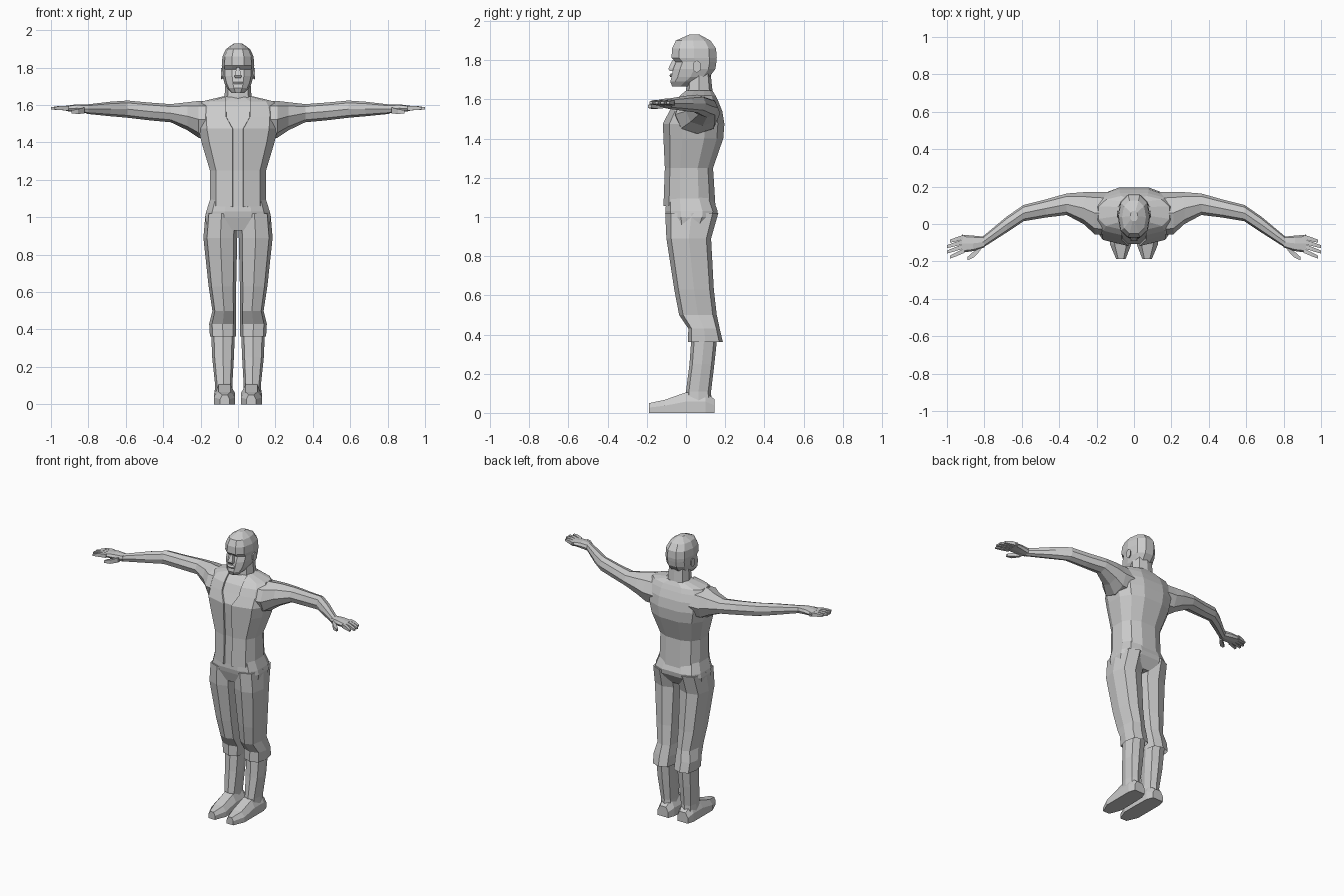
import bpy, bmesh
from math import sin, cos, pi, copysign
from mathutils import Vector


def ring(n, e, off=0.0):
    """Unit rounded-square outline, normalised so it touches +-1."""
    pts = []
    for i in range(n):
        a = 2 * pi * (i + off) / n
        pts.append([copysign(abs(f) ** (2 / e), f) for f in (sin(a), -cos(a))])
    m = [max(abs(p[k]) for p in pts) for k in (0, 1)]
    return [(p[0] / m[0], p[1] / m[1]) for p in pts]


def loft(name, rings, mirror=False, caps=True):
    """Skin a list of rings (lists of points) into one mesh object."""
    bm = bmesh.new()
    vs = [[bm.verts.new(p) for p in r] for r in rings]
    n = len(vs[0])
    for a, b in zip(vs, vs[1:]):
        for i in range(n):
            j = (i + 1) % n
            bm.faces.new((a[i], a[j], b[j], b[i]))
    if caps:
        bm.faces.new(vs[0])
        bm.faces.new(vs[-1])
    bmesh.ops.recalc_face_normals(bm, faces=bm.faces)
    me = bpy.data.meshes.new(name)
    bm.to_mesh(me)
    bm.free()
    ob = bpy.data.objects.new(name, me)
    bpy.context.collection.objects.link(ob)
    if mirror:
        ob.modifiers.new("mirror", "MIRROR").use_mirror_merge = False
    return ob


def stack(name, rows, n=8, e=2.6, off=0.0, **kw):
    """Loft upward from rows of z, x min, x max, y front, y back."""
    out = ring(n, e, off)
    return loft(name, [[((b + a) / 2 + u * (b - a) / 2, (d + c) / 2 + v * (d - c) / 2, z)
                        for u, v in out] for z, a, b, c, d in rows], **kw)


def limb(name, rows, n=8, e=2.2, off=0.0):
    """Mirrored loft along x from rows of x, y front, y back, z low, z high."""
    out = ring(n, e, off)
    return loft(name, [[(x, (d + c) / 2 + u * (d - c) / 2, (h + l) / 2 + v * (h - l) / 2)
                        for u, v in out] for x, c, d, l, h in rows], mirror=True)


def sym(rows, grow=0.0):
    return [(z, -w - grow, w + grow, f - grow, b + grow) for z, w, f, b in rows]


# Torso (shirt) and the open vest around it
trunk = [(1.06, .15, -.115, .15), (1.25, .15, -.108, .138), (1.40, .195, -.115, .19),
         (1.475, .212, -.118, .196), (1.54, .214, -.085, .185), (1.59, .208, -.06, .165),
         (1.62, .19, -.03, .15), (1.645, .085, .0, .135)]
stack("shirt", sym(trunk, -.012), n=12, off=.5)
vest = stack("vest", sym(trunk), n=12, off=.5, caps=False)
bm = bmesh.new()
bm.from_mesh(vest.data)
front = [f for f in bm.faces
         if abs(f.calc_center_median().x) < .001 and f.normal.y < -.1]
if not front:
    front = [f for f in bm.faces if abs(f.calc_center_median().x) < .001
             and f.calc_center_median().y < 0]
for v in {v for f in front for v in f.verts}:
    v.co.x = copysign(.03 if v.co.z < 1.5 else .065, v.co.x)
    if v.co.z < 1.1:
        v.co.z -= .005
bmesh.ops.delete(bm, geom=front, context="FACES")
bm.to_mesh(vest.data)
bm.free()
sol = vest.modifiers.new("thickness", "SOLIDIFY")
sol.thickness = .01
sol.offset = -1

# Neck and head
stack("neck", sym([(1.58, .085, .0, .14), (1.645, .072, .0, .135), (1.74, .066, .01, .125)]))
stack("head", sym([(1.665, .035, -.07, .01), (1.69, .058, -.08, .07), (1.715, .072, -.074, .12),
                   (1.755, .083, -.066, .15), (1.79, .084, -.052, .155), (1.812, .087, -.074, .157),
                   (1.86, .083, -.071, .153), (1.90, .064, -.052, .125), (1.93, .02, .015, .07)]),
      n=10, e=2.4, off=.5)

# Nose, lips, ears
stack("nose", sym([(1.745, .017, -.083, -.05), (1.757, .018, -.09, -.05),
                   (1.80, .008, -.07, -.045)]), n=4, off=.5)
stack("lips", sym([(1.713, .022, -.08, -.06), (1.722, .026, -.085, -.06),
                   (1.732, .02, -.077, -.06)]), n=6)
limb("ear", [(.075, .035, .06, 1.745, 1.79), (.092, .035, .075, 1.735, 1.80)], n=6)

# Arms
limb("arm", [(.13, -.06, .17, 1.42, 1.62), (.21, -.055, .172, 1.425, 1.622),
             (.27, .0, .17, 1.465, 1.615), (.36, .048, .163, 1.508, 1.605),
             (.47, .035, .132, 1.518, 1.613), (.59, .015, .102, 1.532, 1.624),
             (.68, -.045, .04, 1.54, 1.618), (.81, -.128, -.068, 1.553, 1.603)])

# Hand: palm, four fingers, thumb
limb("palm", [(.80, -.125, -.068, 1.555, 1.602), (.86, -.145, -.062, 1.562, 1.604),
              (.92, -.153, -.057, 1.568, 1.596)], e=3)
for i, (y0, x1, y1) in enumerate([(-.069, .985, -.092), (-.093, 1.0, -.121),
                                  (-.117, 1.0, -.15), (-.141, .985, -.178)]):
    limb("finger_%d" % (i + 1),
         [(.905, y0 - .012, y0 + .012, 1.57, 1.594),
          ((.905 + x1) / 2, (y0 + y1) / 2 - .011, (y0 + y1) / 2 + .011, 1.573, 1.596),
          (x1, y1 - .008, y1 + .008, 1.576, 1.588)], n=4, off=.5)
limb("thumb", [(.82, -.14, -.105, 1.556, 1.588), (.855, -.178, -.145, 1.552, 1.578),
               (.89, -.194, -.176, 1.556, 1.572)], n=4, off=.5)

# Trousers: hips, then one mirrored leg with a turned cuff
stack("trouser_hips", sym([(.93, .165, -.08, .115), (1.0, .176, -.10, .158),
                           (1.03, .17, -.105, .162), (1.10, .148, -.10, .135)]), n=12, e=3, off=.5)
stack("trouser_leg", [(.40, .02, .14, .03, .16), (.362, .012, .15, .01, .188),
                      (.43, .01, .154, .012, .172), (.50, .012, .137, -.035, .157),
                      (.63, .01, .157, -.06, .142), (.89, .004, .185, -.10, .128),
                      (1.02, .002, .174, -.106, .165)], e=2.9, mirror=True)

# Lower leg and boot
stack("shin", [(.06, .03, .125, .0, .13), (.11, .03, .123, .0, .128),
               (.25, .022, .138, .018, .145), (.42, .015, .145, .03, .163)], mirror=True)


def foot_ring(y, a, b, h):
    c, i = (a + b) / 2, (b - a) * .28
    return [(a, y, 0), (b, y, 0), (b, y, h * .55), (c + i, y, h), (c - i, y, h), (a, y, h * .55)]


loft("foot", [foot_ring(-.188, .045, .095, .05), foot_ring(-.11, .015, .128, .066),
              foot_ring(.0, .015, .128, .105), foot_ring(.10, .018, .128, .105),
              foot_ring(.145, .035, .115, .07)], mirror=True)
